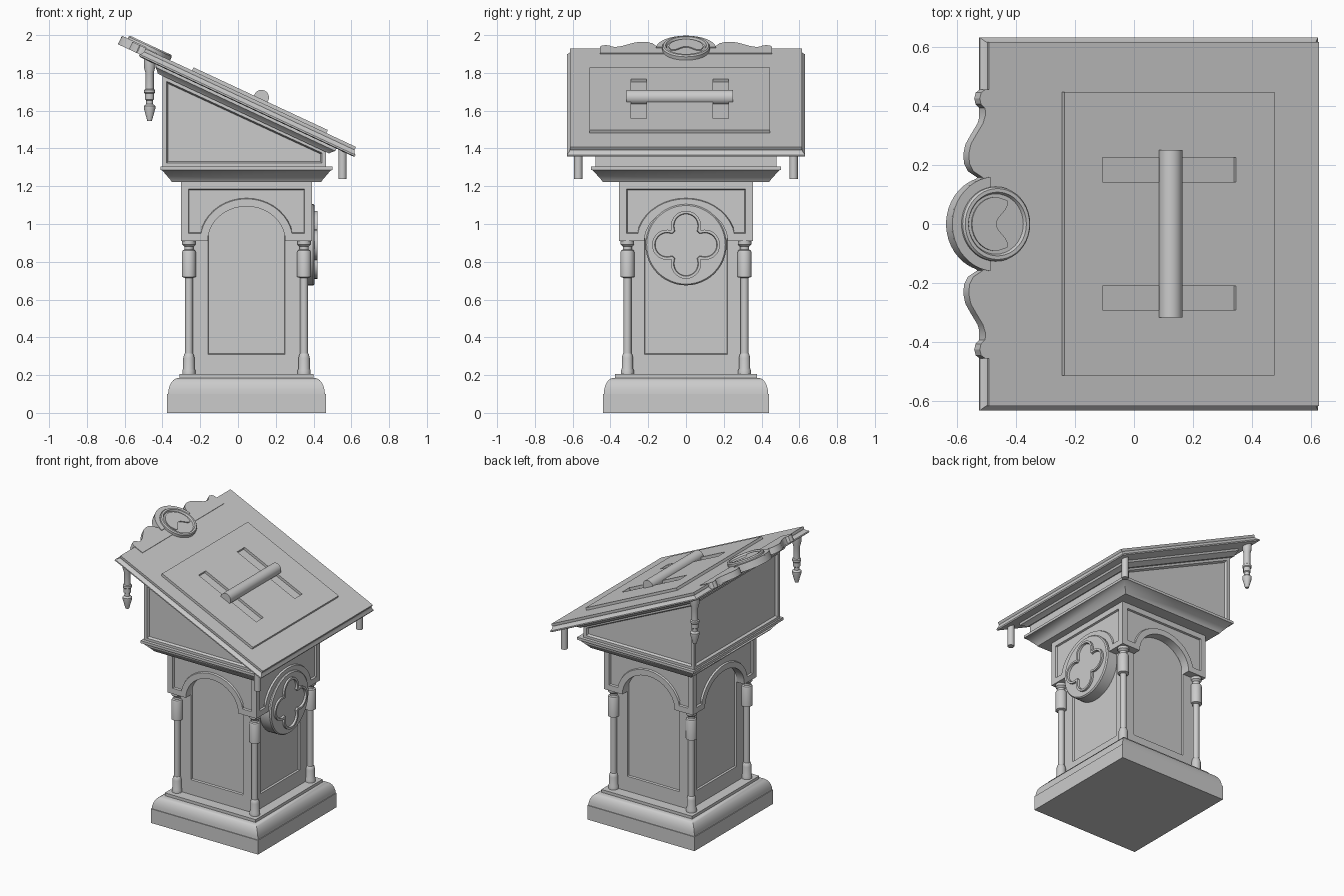
import bpy, bmesh
from math import radians, pi, sin, cos
from mathutils import Matrix, Vector

if "Cube" in bpy.data.objects:
    bpy.data.objects.remove(bpy.data.objects["Cube"], do_unlink=True)

stone = bpy.data.materials.new("pale grey")
stone.use_nodes = True
GREY = (0.6, 0.6, 0.6, 1)
stone.diffuse_color = GREY
stone.node_tree.nodes["Principled BSDF"].inputs["Base Color"].default_value = GREY

MID = 0.045                                    # x of the pedestal axis
AXIS = Matrix.Translation((MID, 0, 0))
UPRIGHT = Matrix.Rotation(pi / 2, 4, 'X')      # drawing plane stood up, facing front
LID = Matrix.Translation((0.0675, 0, 1.668)) @ Matrix.Rotation(radians(25), 4, 'Y')
parts = []


def loft(name, rings, matrix=AXIS):
    """Skin a stack of equal-length point loops and cap both ends."""
    bm = bmesh.new()
    loops = [[bm.verts.new(p) for p in ring] for ring in rings]
    n = len(loops[0])
    for a, b in zip(loops, loops[1:]):
        for i in range(n):
            j = (i + 1) % n
            bm.faces.new((a[i], a[j], b[j], b[i]))
    bm.faces.new(loops[0][::-1])
    bm.faces.new(loops[-1])
    bmesh.ops.recalc_face_normals(bm, faces=bm.faces)
    me = bpy.data.meshes.new(name)
    bm.to_mesh(me)
    bm.free()
    me.materials.append(stone)
    ob = bpy.data.objects.new(name, me)
    ob.matrix_world = matrix
    bpy.context.collection.objects.link(ob)
    parts.append(ob)
    return ob


def tiers(name, steps, matrix=AXIS):
    """Stacked rectangles given as (half x, half y, z)."""
    return loft(name, [[(-x, -y, z), (x, -y, z), (x, y, z), (-x, y, z)]
                       for x, y, z in steps], matrix)


def box(name, x0, x1, y0, y1, z0, z1, matrix):
    return loft(name, [[(x0, y0, z), (x1, y0, z), (x1, y1, z), (x0, y1, z)]
                       for z in (z0, z1)], matrix)


def turned(name, profile, matrix, n=24):
    """Lathe a profile of (radius, height) about z."""
    return loft(name, [[(r * cos(2 * pi * i / n), r * sin(2 * pi * i / n), z)
                        for i in range(n)] for r, z in profile], matrix)


def prism(name, outline, z0, z1, matrix):
    return loft(name, [[(x, y, z) for x, y in outline] for z in (z0, z1)], matrix)


def recess(ob, test, border, depth, bevel=0.004):
    """Sink a bordered panel into every face whose normal passes the test."""
    bm = bmesh.new()
    bm.from_mesh(ob.data)
    bm.normal_update()
    faces = [f for f in bm.faces if test(f.normal)]
    bmesh.ops.inset_individual(bm, faces=faces, thickness=border, use_even_offset=True)
    bmesh.ops.inset_individual(bm, faces=faces, thickness=bevel, depth=-depth,
                               use_even_offset=True)
    bm.to_mesh(ob.data)
    bm.free()


# Moulded base
swell = [(0.36 + 0.055 * cos(a), 0.385 + 0.05 * cos(a), 0.1 + 0.085 * sin(a))
         for a in (i * pi / 12 for i in range(7))]
tiers("base", [(0.42, 0.44, 0), (0.42, 0.44, 0.1)] + swell +
      [(0.356, 0.375, 0.185), (0.356, 0.375, 0.205)])

# Pedestal core with a sunk panel on each side
core = tiers("pedestal_core", [(0.285, 0.3, 0.2), (0.285, 0.3, 1.23)])
recess(core, lambda n: abs(n.z) < 0.5, 0.08, 0.012)
for v in core.data.vertices:
    if 0.25 < v.co.z < 0.4:
        v.co.z += 0.03

# Arched upper plates, mitred at the corners
T = 0.06
for k, side in enumerate(("front", "right", "back", "left")):
    w, out, arch = (0.348, 0.355, 0.205) if k % 2 == 0 else (0.355, 0.348, 0.22)
    outline = [(-w, 0.91), (-w, 1.225), (w, 1.225), (w, 0.91)]
    outline += [(arch * cos(i * pi / 20), 0.91 + 0.183 * sin(i * pi / 20)) for i in range(21)]
    plate = prism(side + "_arch_plate", outline, out - T, out,
                  AXIS @ Matrix.Rotation(k * pi / 2, 4, 'Z') @ UPRIGHT)
    for v in plate.data.vertices:
        if abs(v.co.x) > w - 0.01 and v.co.z < out - 0.01:
            v.co.x -= T if v.co.x > 0 else -T
    recess(plate, lambda n: n.z > 0.9, 0.04, 0.012)

# Corner columns
column = [(0.034, 0.2), (0.034, 0.225), (0.03, 0.235), (0.03, 0.29), (0.025, 0.31),
          (0.021, 0.315), (0.021, 0.715), (0.037, 0.72), (0.037, 0.85), (0.033, 0.86),
          (0.024, 0.865), (0.024, 0.88), (0.036, 0.892), (0.036, 0.915)]
for sx in (-1, 1):
    for sy in (-1, 1):
        turned("column", column, AXIS @ Matrix.Translation((0.305 * sx, 0.31 * sy, 0)))

# Four-lobed medallion on the reader's side
FACE = Matrix(((0, 0, 1, 0), (1, 0, 0, 0), (0, 1, 0, 0.89), (0, 0, 0, 1)))
turned("medallion_disc", [(0.215, 0.32), (0.215, 0.398), (0.208, 0.406)], FACE, 48)
lobes = []
for q in range(4):
    for i in range(17):
        a = radians(-106 + i * 13.25)
        p = Matrix.Rotation(q * pi / 2, 2) @ Vector((0.1 + 0.08 * cos(a), 0.08 * sin(a)))
        lobes.append(p)
foil = prism("medallion_quatrefoil", lobes, 0.4, 0.42, FACE)
recess(foil, lambda n: n.z > 0.9, 0.014, 0.018)

# Cornice
tiers("cornice", [(0.395, 0.44, 1.222), (0.4, 0.445, 1.23), (0.445, 0.492, 1.283),
                  (0.456, 0.503, 1.287), (0.456, 0.503, 1.305)])

# Sloped desk case with framed sides
case = prism("desk_case", [(-0.4, 1.3), (0.467, 1.3), (0.467, 1.39), (-0.4, 1.79)],
             -0.48, 0.48, UPRIGHT)
recess(case, lambda n: abs(n.z) > 0.9 or n.x < -0.9, 0.022, 0.016, 0.008)

# Lid and the moulding beneath it
tiers("lid_moulding", [(0.5, 0.495, -0.092), (0.51, 0.505, -0.08), (0.525, 0.525, -0.066),
                       (0.525, 0.525, -0.045)], LID)
tiers("lid", [(s, s, z) for s, z in ((0.622, -0.052), (0.631, -0.048), (0.631, -0.04),
                                     (0.62, -0.03), (0.613, -0.018), (0.615, -0.012),
                                     (0.615, 0))], LID)

# Raised lid panel with two slots cut through it
panel = box("lid_panel", -0.343, 0.442, -0.512, 0.446, -0.004, 0.018, LID)
for y0, y1 in ((-0.29, -0.21), (0.142, 0.225)):
    cutter = box("slot_cutter", -0.2, 0.298, y0, y1, -0.05, 0.05, LID)
    cut = panel.modifiers.new("slot", 'BOOLEAN')
    cut.object, cut.solver = cutter, 'EXACT'
    bpy.context.view_layer.objects.active = panel
    bpy.ops.object.modifier_apply(modifier=cut.name)
    parts.remove(cutter)
    bpy.data.objects.remove(cutter, do_unlink=True)

# Book rest bar
turned("rest_bar", [(0.04, -0.283), (0.04, 0.283)],
       LID @ Matrix.Translation((0.05, -0.033, 0.026)) @ UPRIGHT)

# Scrolled crest along the upper edge
scroll = [(-0.55, 0.455), (-0.63, 0.455), (-0.646, 0.445), (-0.652, 0.425), (-0.647, 0.405),
          (-0.632, 0.392), (-0.63, 0.37), (-0.64, 0.34), (-0.663, 0.305), (-0.685, 0.27),
          (-0.693, 0.235), (-0.69, 0.205), (-0.675, 0.178), (-0.64, 0.157)]
crown = [(-0.597 - 0.16 * sin(a), 0.16 * cos(a))
         for a in (radians(18 + i * 9) for i in range(17))]
crest = scroll + crown + [(x, -y) for x, y in reversed(scroll)]
prism("crest", crest, -0.04, 0.004, LID)
prism("crest_crown", [(-0.597 + 0.16 * cos(a), 0.16 * sin(a))
                      for a in (radians(96 + i * 8) for i in range(22))], -0.04, 0.01, LID)

# Oval badge on the crest
BADGE = LID @ Matrix.Translation((-0.597, 0, 0))
badge = turned("crest_badge", [(0.126, -0.02), (0.126, 0.02), (0.12, 0.028)], BADGE, 40)
recess(badge, lambda n: n.z > 0.9, 0.012, 0.012, 0.006)
leaf = [(-0.092 * sin(a), 0.092 * cos(a)) for a in (i * pi / 14 for i in range(15))]
leaf += [(0.02 - 0.022 * cos(y * 45), y) for y in (i * 0.016 for i in range(-5, 6))]
prism("badge_relief", leaf, 0.01, 0.022, BADGE)

# Turned drops under the upper corners, plain pegs under the lower ones
drop = [(0.012, 1.545), (0.03, 1.61), (0.03, 1.625), (0.018, 1.635), (0.018, 1.655),
        (0.024, 1.66), (0.024, 1.69), (0.029, 1.695), (0.029, 1.71), (0.022, 1.715),
        (0.022, 1.8), (0.03, 1.83), (0.03, 1.88)]
for y in (-0.57, 0.57):
    turned("corner_drop", drop, Matrix.Translation((-0.468, y, 0)))
    turned("corner_peg", [(0.022, 1.237), (0.022, 1.4)], Matrix.Translation((0.553, y, 0)))

# Smooth the rounded parts and keep the edges crisp
bpy.ops.object.select_all(action='DESELECT')
for ob in parts:
    ob.select_set(True)
bpy.context.view_layer.objects.active = parts[0]
bpy.ops.object.shade_smooth_by_angle(angle=radians(30))
